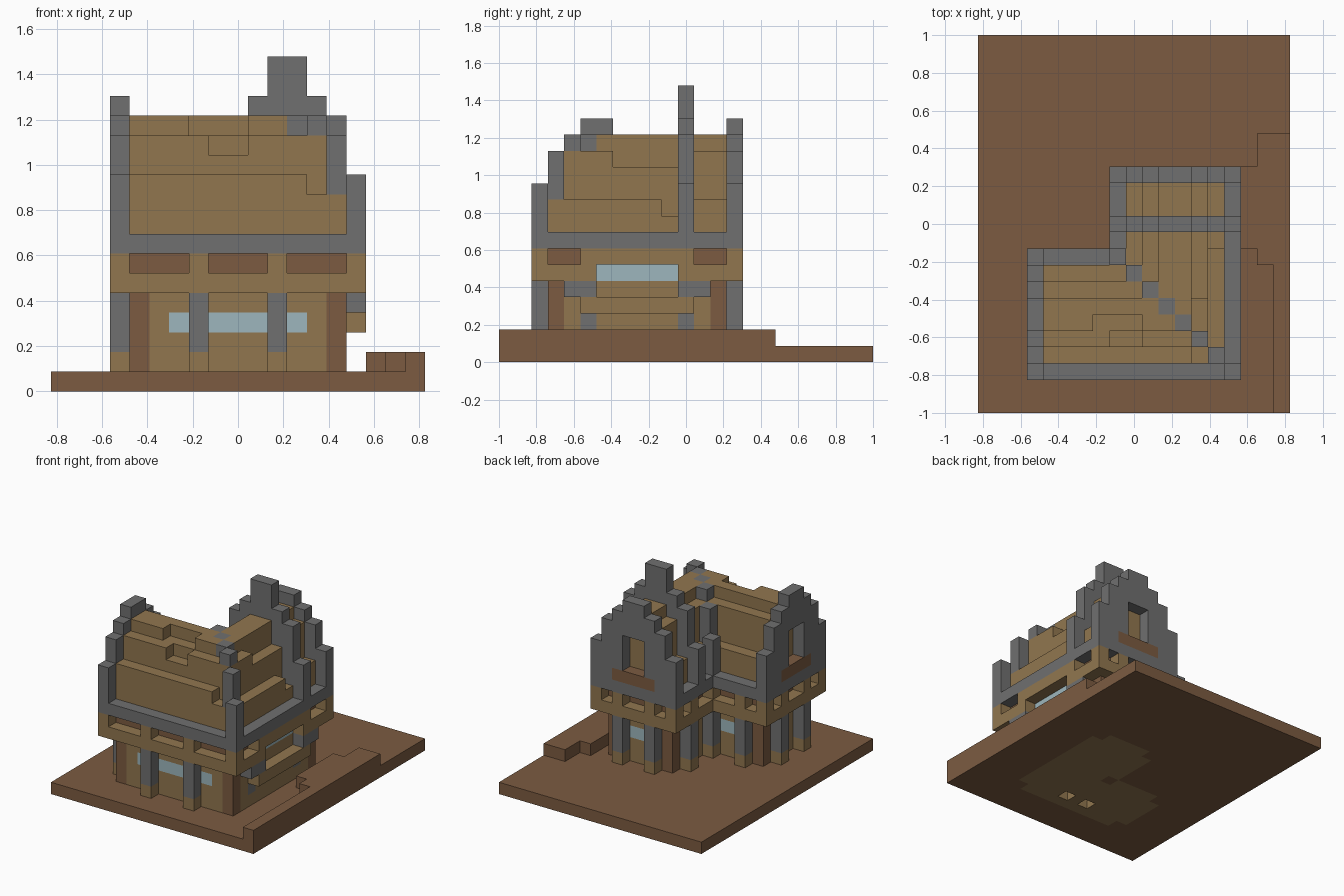
import bpy, bmesh
from mathutils import Vector

U = 2 / 23                              # edge of one block
ORIGIN = Vector((-9.5 * U, -1, 0))
if "Cube" in bpy.data.objects:
    bpy.data.objects.remove(bpy.data.objects["Cube"], do_unlink=True)


def material(name, rgb):
    m = bpy.data.materials.new(name)
    m.use_nodes = True
    m.diffuse_color = (*rgb, 1)
    m.node_tree.nodes["Principled BSDF"].inputs["Base Color"].default_value = (*rgb, 1)
    return m


BROWN = material("earth brown", (0.2, 0.105, 0.053))
TAN = material("timber tan", (0.285, 0.183, 0.078))
GREY = material("stone grey", (0.162, 0.162, 0.162))
BLUE = material("window blue", (0.34, 0.47, 0.51))

cells = {}                              # block position -> part name
part_material = {}


def fill(part, mat, xs, ys, zs):
    """Fill a box of blocks; each range is (first, last)."""
    part_material[part] = mat
    for x in range(xs[0], xs[1] + 1):
        for y in range(ys[0], ys[1] + 1):
            for z in range(zs[0], zs[1] + 1):
                cells[x, y, z] = part


def block(part, mat, x, y, zs):
    fill(part, mat, (x, x), (y, y), zs)


def l_shape(part, mat, inset, zs):
    """Fill the L-shaped house plan, shrunk by inset blocks."""
    fill(part, mat, (3 + inset, 15 - inset), (2 + inset, 9 - inset), zs)
    fill(part, mat, (8 + inset, 15 - inset), (2 + inset, 14 - inset), zs)


# Ground and raised bank
fill("ground", BROWN, (0, 18), (0, 22), (0, 0))
fill("bank", BROWN, (18, 18), (0, 16), (1, 1))
fill("bank", BROWN, (17, 17), (9, 16), (1, 1))
fill("bank", BROWN, (16, 16), (10, 14), (1, 1))

# Ground floor, walls, upper band and stone ledge
l_shape("floor", TAN, 1, (0, 0))
l_shape("wall", TAN, 1, (1, 4))
l_shape("timber_beam", TAN, 0, (5, 5))
l_shape("upper_wall", BROWN, 1, (6, 6))
l_shape("stone_ledge", GREY, 0, (7, 7))
for x in (8, 10):
    del cells[x, 4, 0]

# Corner posts
for x, y in ((4, 3), (14, 3), (14, 13), (9, 13), (4, 8), (9, 8)):
    block("corner_post", BROWN, x, y, (0, 4))

# Pillars on timber feet, with stubs above the beam
for x, y in ((7, 2), (11, 2), (3, 4), (3, 7), (5, 9), (8, 9), (8, 12), (10, 14), (13, 14)):
    block("pillar_foot", TAN, x, y, (1, 1))
    block("pillar", GREY, x, y, (2, 4))
    block("beam_stub", TAN, x, y, (6, 6))
for x, y in ((3, 2), (15, 2), (3, 9), (8, 14), (15, 14)):
    block("beam_stub", TAN, x, y, (6, 6))

# Windows
fill("front_window", BLUE, (6, 12), (3, 3), (3, 3))
fill("back_window", BLUE, (11, 12), (13, 13), (3, 3))
fill("wing_window", BLUE, (6, 7), (8, 8), (3, 3))

# Bay on the model's left side: sill, brackets, recessed window, canopy
fill("bay_sill", TAN, (15, 15), (5, 11), (3, 3))
for y in (4, 5, 11, 12):
    block("bay_bracket", GREY, 15, y, (4, 4))
for y in (5, 11):
    block("bay_bracket", GREY, 14, y, (2, 2))
for y in range(6, 11):
    del cells[15, y, 5]
fill("bay_window", BLUE, (14, 14), (6, 10), (5, 5))
fill("bay_canopy", TAN, (15, 15), (5, 11), (6, 6))


# Stepped roof over both wings, hipped at the outer corner
def depth(x, y):
    front = min(y - 2, 9 - y, 15 - x)
    side = min(x - 8, 15 - x, y - 2)
    return max(front, side)


def roof_top(x, y):
    d = depth(x, y)
    top = {1: 9, 2: 12}.get(d, 13)
    if y == 3 and x <= 12:
        top = 10
    if y == 4 and x in (8, 9):
        top = 11
    if y == 5 and 7 <= x <= 9:
        top = 12
    if x == 14 and y == 10:
        top = 8
    if x == 13 and 7 <= y <= 10:
        top = 11
    return top


for x in range(4, 15):
    for y in range(3, 14):
        if depth(x, y) > 0:
            block("roof", TAN, x, y, (8, roof_top(x, y)))

# Stone hip and valley line across the roof
for x in range(8, 16):
    y = 17 - x
    span = {0: (8, 10), 1: (10, 12)}.get(depth(x, y), (13, 13))
    block("stone_hip", GREY, x, y, span)


# Stepped gables, with an opening and sill in the end ones
def gable(part, tops, place):
    for i in range(8):
        x, y = place(i)
        block(part, GREY, x, y, (8, tops[min(i, 7 - i)]))


def gable_opening(place):
    for i in range(2, 6):
        block("gable_sill", BROWN, *place(i), (8, 8))
    for i in (3, 4):
        for z in range(9, 12):
            del cells[(*place(i), z)]


def back_end(i):
    return 8 + i, 14


def side_end(i):
    return 3, 2 + i


gable("back_gable", (10, 12, 13, 14), back_end)
gable("side_gable", (10, 12, 13, 14), side_end)
gable("tall_gable", (10, 13, 14, 16), lambda i: (8 + i, 11))
gable_opening(back_end)
gable_opening(side_end)


# Turn each part's blocks into a mesh of its exposed faces
def build(part):
    bm = bmesh.new()
    verts = {}
    for cell in [c for c, p in cells.items() if p == part]:
        for axis in range(3):
            for step in (0, 1):
                near = list(cell)
                near[axis] += 2 * step - 1
                if tuple(near) in cells:
                    continue
                a, b = (axis + 1) % 3, (axis + 2) % 3
                loop = []
                for da, db in ((0, 0), (1, 0), (1, 1), (0, 1)):
                    p = list(cell)
                    p[axis] += step
                    p[a] += da
                    p[b] += db
                    key = tuple(p)
                    if key not in verts:
                        verts[key] = bm.verts.new(ORIGIN + Vector(key) * U)
                    loop.append(verts[key])
                bm.faces.new(loop if step else loop[::-1])
    mesh = bpy.data.meshes.new(part)
    bm.to_mesh(mesh)
    bm.free()
    mesh.materials.append(part_material[part])
    bpy.context.collection.objects.link(bpy.data.objects.new(part, mesh))


for part in part_material:
    if part in cells.values():
        build(part)
